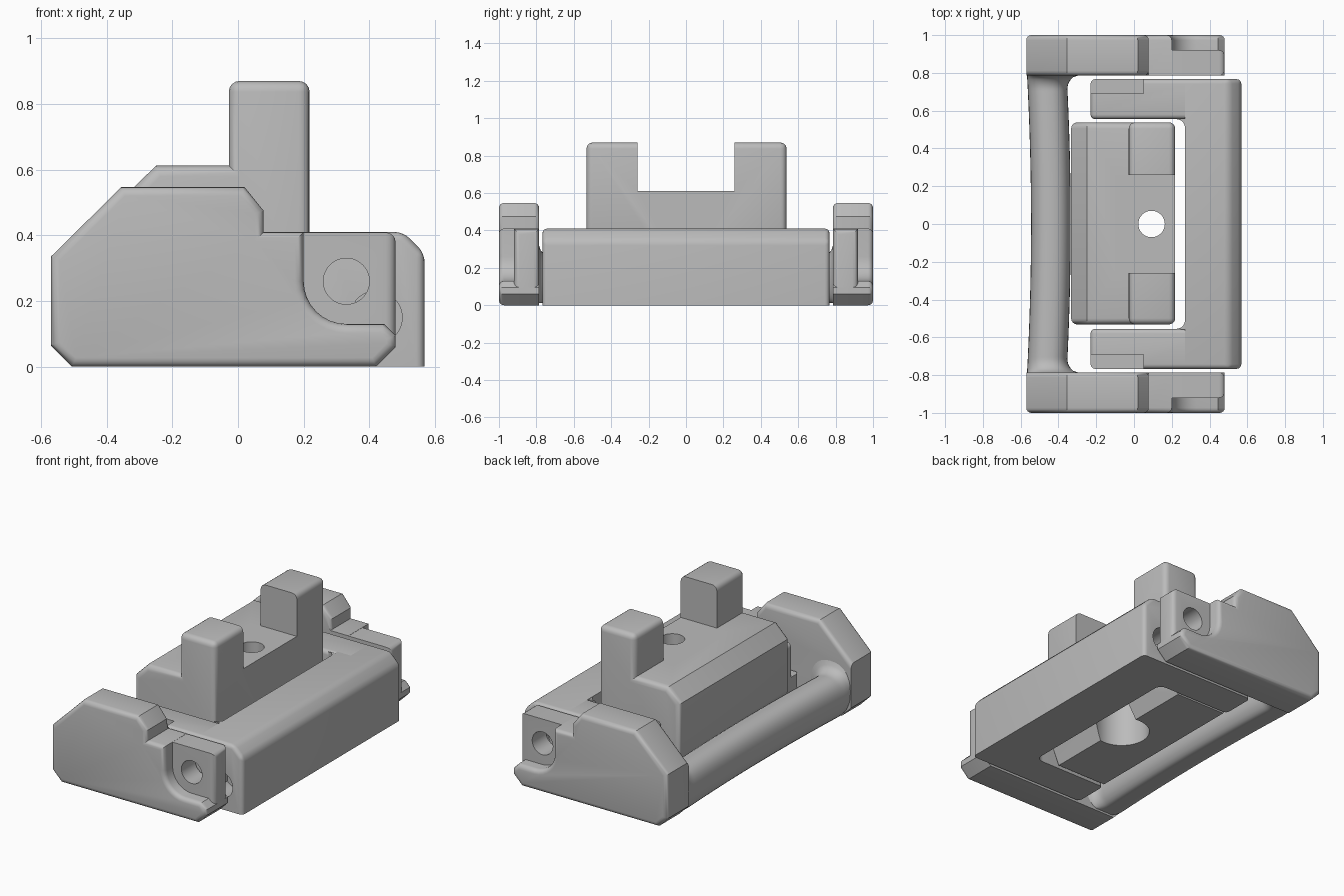
import bpy, bmesh, math
from mathutils import Vector

cube = bpy.data.objects.get("Cube")
if cube:
    bpy.data.objects.remove(cube, do_unlink=True)

grey = bpy.data.materials.new("light_grey")
grey.use_nodes = True
colour = (0.5, 0.5, 0.5, 1)
grey.diffuse_color = colour
grey.node_tree.nodes["Principled BSDF"].inputs["Base Color"].default_value = colour


def finish(bm, name):
    bmesh.ops.recalc_face_normals(bm, faces=bm.faces)
    mesh = bpy.data.meshes.new(name)
    bm.to_mesh(mesh)
    bm.free()
    mesh.materials.append(grey)
    obj = bpy.data.objects.new(name, mesh)
    bpy.context.collection.objects.link(obj)
    return obj


def prism(name, points, lo, hi, bevel=0.0, keep=lambda c: True, limit=50):
    """Extrude an x-z profile along y and round its sharp outer edges."""
    bm = bmesh.new()
    face = bm.faces.new([bm.verts.new((x, lo, z)) for x, z in points])
    new = bmesh.ops.extrude_face_region(bm, geom=[face])["geom"]
    bmesh.ops.translate(bm, vec=(0, hi - lo, 0),
                        verts=[v for v in new if isinstance(v, bmesh.types.BMVert)])
    bmesh.ops.recalc_face_normals(bm, faces=bm.faces)
    if bevel:
        edges = [e for e in bm.edges
                 if e.calc_face_angle_signed(0) > math.radians(limit)
                 and keep((e.verts[0].co + e.verts[1].co) / 2)]
        bmesh.ops.bevel(bm, geom=edges, offset=bevel, segments=4, profile=0.5,
                        affect='EDGES', clamp_overlap=True)
    return finish(bm, name)


def box(name, x, y, z, bevel=0.0, keep=lambda c: True):
    return prism(name, [(x[0], z[0]), (x[1], z[0]), (x[1], z[1]), (x[0], z[1])],
                 y[0], y[1], bevel, keep)


def cylinder(centre, radius, depth, along_y=False):
    bpy.ops.mesh.primitive_cylinder_add(
        vertices=48, radius=radius, depth=depth, location=centre,
        rotation=(math.pi / 2 if along_y else 0, 0, 0))
    return bpy.context.object


def boolean(obj, tool):
    mod = obj.modifiers.new("bool", 'BOOLEAN')
    mod.operation, mod.object, mod.solver = 'DIFFERENCE', tool, 'EXACT'
    bpy.context.view_layer.objects.active = obj
    bpy.ops.object.modifier_apply(modifier=mod.name)
    bpy.data.objects.remove(tool, do_unlink=True)


def span(side, a, b):
    return sorted((side * a, side * b))


# Side cheeks: stepped outer shell with a swept recess, and an inner plate with a pin hole
arc = [(0.33 - 0.13 * math.sin(a), 0.26 - 0.13 * math.cos(a))
       for a in (math.pi / 2 * i / 8 for i in range(9))]
cheek_profile = ([(-0.57, 0.065), (-0.505, 0), (0.42, 0), (0.48, 0.06), (0.48, 0.095),
                  (0.445, 0.13)] + arc +
                 [(0.2, 0.41), (0.078, 0.41), (0.078, 0.475), (0.02, 0.547),
                  (-0.355, 0.547), (-0.57, 0.335)])
for side, label in ((-1, "front"), (1, "back")):
    lo, hi = span(side, 0.785, 1.0)
    prism(label + "_cheek", cheek_profile, lo, hi, 0.027,
          lambda c: abs(c.y) > 0.95 or (abs(c.y) < 0.8 and c.z > 0.42))
    plate = box(label + "_hinge_plate", (0.1, 0.48), span(side, 0.785, 0.92),
                (0.08, 0.409), 0.03, lambda c: c.x > 0.45 and c.z > 0.1)
    boolean(plate, cylinder((0.33, side * 0.85, 0.26), 0.07, 0.3, True))

# Handle bar: flat-bottomed round section, bowed inward and flared into the cheeks
bm = bmesh.new()
rings = []
steps = 128
for i in range(steps + 1):
    y = -0.79 + 1.58 * i / steps
    bow = 0.022 * (y / 0.8) ** 2
    t = max(0.0, (abs(y) - 0.71) / 0.08)
    flare = 0.075 * (1 - math.sqrt(max(0, 1 - t * t)))
    left, right, top = -0.545 - bow, -0.335 - bow + flare, 0.26 + flare
    ring = []
    for k in range(32):
        a = 2 * math.pi * k / 32
        ca, sa = math.cos(a), math.sin(a)
        px = (left + right) / 2 + (right - left) / 2 * math.copysign(abs(ca) ** 0.85, ca)
        pz = top / 2 + top / 2 * math.copysign(abs(sa) ** 0.85, sa)
        ring.append(bm.verts.new((px, y, max(pz, 0.012))))
    rings.append(ring)
for r0, r1 in zip(rings, rings[1:]):
    for k in range(32):
        bm.faces.new((r0[k], r0[k - 1], r1[k - 1], r1[k]))
bm.faces.new(rings[0])
bm.faces.new(rings[-1])
finish(bm, "handle_bar")

# U-shaped frame: cross bar with chamfered top edge and two stepped arms
above = lambda c: c.z > 0.01
crossbar = prism("frame_cross_bar",
                 [(0.27, 0), (0.568, 0), (0.568, 0.345), (0.503, 0.41), (0.27, 0.41)],
                 -0.767, 0.767, 0.025, lambda c: above(c) and c.x > 0.3, 40)
for side, label in ((-1, "front"), (1, "back")):
    arm = box(label + "_frame_arm", (-0.23, 0.36), span(side, 0.555, 0.767), (0, 0.41),
              0.025, lambda c: above(c) and c.x < 0.3)
    boolean(arm, box("step_cutter", (-0.4, 0.05), span(side, 0.69, 0.9), (0.2, 0.6)))
    boolean(crossbar, cylinder((0.42, side * 0.767, 0.15), 0.08, 0.3, True))
    # concave inner corner
    r = 0.045
    bm = bmesh.new()
    corner = Vector((0.275, side * 0.56, 0))
    pts = [corner] + [Vector((0.27 - r + r * math.sin(a), side * (0.555 - r + r * math.cos(a)), 0))
                      for a in (math.pi / 2 * i / 6 for i in range(7))]
    face = bm.faces.new([bm.verts.new(p) for p in pts])
    new = bmesh.ops.extrude_face_region(bm, geom=[face])["geom"]
    bmesh.ops.translate(bm, vec=(0, 0, 0.408),
                        verts=[v for v in new if isinstance(v, bmesh.types.BMVert)])
    finish(bm, label + "_frame_fillet")

# Centre block: tapered foot, two uprights, a bolt hole and a wide counterbore
block = prism("centre_block",
              [(-0.22, 0.003), (0.12, 0.003), (0.218, 0.22), (0.218, 0.87), (-0.028, 0.87),
               (-0.028, 0.612), (-0.25, 0.612), (-0.333, 0.53), (-0.333, 0.22)],
              -0.532, 0.538, 0.033, lambda c: c.z > 0.25)
boolean(block, box("gap_cutter", (-0.1, 0.4), (-0.26, 0.26), (0.612, 1.0)))
boolean(block, cylinder((0.093, 0, 0.5), 0.07, 1.2))
boolean(block, cylinder((0.093, 0, 0.05), 0.16, 0.5))

# Smooth the rounded edges, keep the hard ones
bpy.ops.object.select_all(action='DESELECT')
for obj in bpy.context.collection.objects:
    if obj.type == 'MESH' and grey.name in obj.data.materials:
        obj.select_set(True)
        bpy.context.view_layer.objects.active = obj
bpy.ops.object.shade_smooth_by_angle(angle=math.radians(32))
